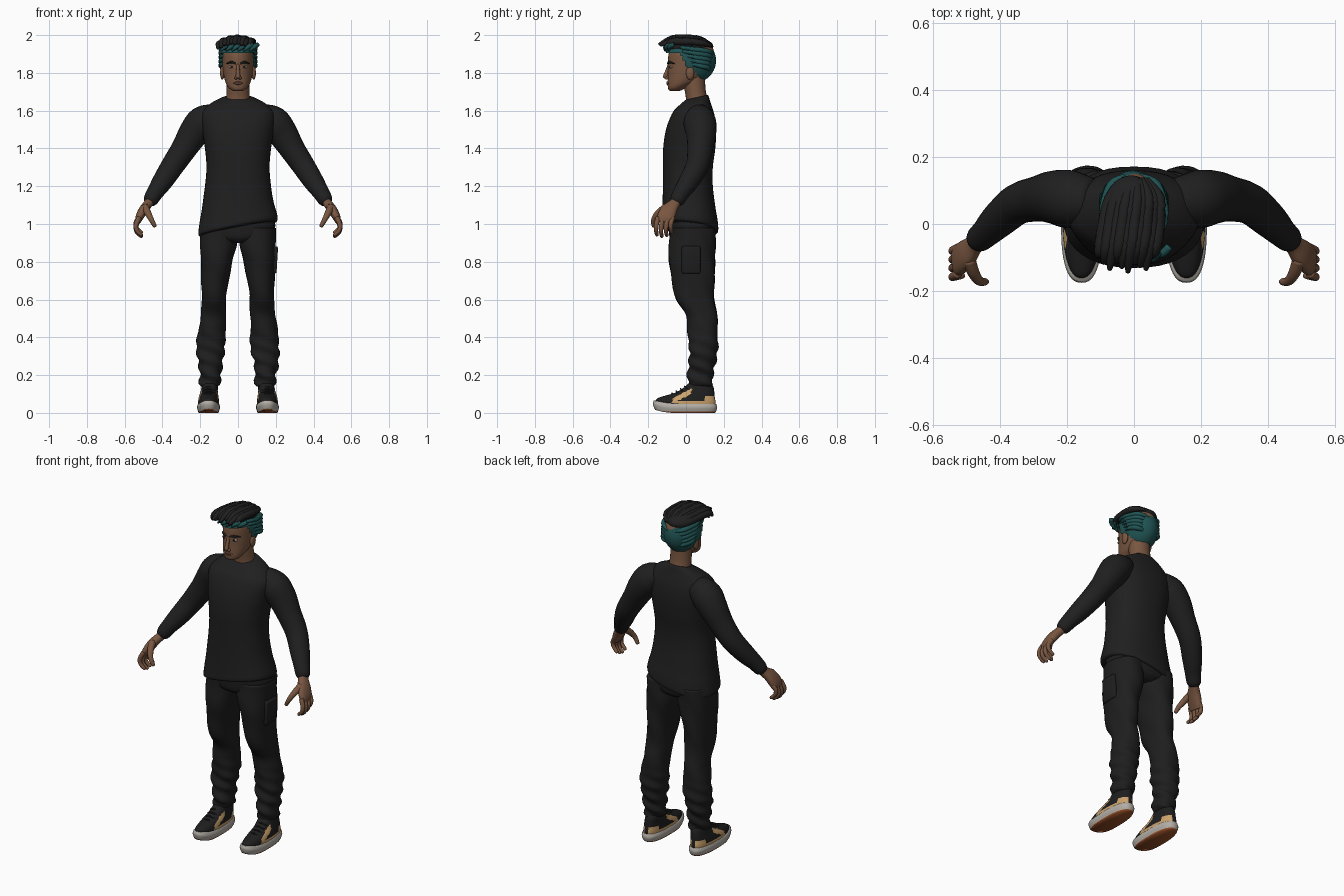
import bpy, bmesh, math
from mathutils import Vector, Matrix

if "Cube" in bpy.data.objects:
    bpy.data.objects.remove(bpy.data.objects["Cube"])


def material(name, r, g, b):
    m = bpy.data.materials.new(name)
    m.use_nodes = True
    m.diffuse_color = (r, g, b, 1)
    node = m.node_tree.nodes["Principled BSDF"]
    node.inputs["Base Color"].default_value = (r, g, b, 1)
    node.inputs["Roughness"].default_value = 0.8
    return m


SHIRT = material("shirt black", .014, .014, .014)
PANTS = material("trouser black", .013, .013, .013)
SKIN = material("brown skin", .19, .093, .052)
TEAL = material("teal hair", .014, .085, .085)
HAIR = material("dark hair", .014, .014, .015)
TAN = material("tan leather", .6, .36, .15)
SOLE = material("grey rubber", .45, .42, .38)
GUM = material("gum rubber", .3, .075, .02)
WHITE = material("eye white", .4, .37, .34)
LIP = material("lip brown", .14, .06, .042)


def finish(name, bm, mats, rule=None):
    bmesh.ops.recalc_face_normals(bm, faces=bm.faces)
    bm.normal_update()
    for f in bm.faces:
        f.smooth = True
        if rule:
            f.material_index = rule(f.calc_center_median(), f.normal)
    mesh = bpy.data.meshes.new(name)
    bm.to_mesh(mesh)
    bm.free()
    for m in mats:
        mesh.materials.append(m)
    obj = bpy.data.objects.new(name, mesh)
    bpy.context.collection.objects.link(obj)
    return obj


def spline(keys, steps):
    """Smooth curve through rows of numbers."""
    out = []
    for i in range(len(keys) - 1):
        p0, p1, p2, p3 = (keys[min(max(i + k, 0), len(keys) - 1)] for k in (-1, 0, 1, 2))
        for s in range(steps):
            t = s / steps
            out.append([b + .5 * t * (c - a + t * (2*a - 5*b + 4*c - d + t * (3*(b - c) + d - a)))
                        for a, b, c, d in zip(p0, p1, p2, p3)])
    return out + [list(keys[-1])]


def loft(name, keys, mats, ref=None, power=2, seg=24, steps=5, warp=None, rule=None):
    """Rows are x, y, z, radius a, radius b; rings are level unless ref sets a tube frame."""
    rows = spline(keys, steps)
    bm, rings = bmesh.new(), []
    for i, row in enumerate(rows):
        c, u, v = Vector(row[:3]), Vector((1, 0, 0)), Vector((0, 1, 0))
        if ref:
            t = Vector(rows[min(i + 1, len(rows) - 1)][:3]) - Vector(rows[max(i - 1, 0)][:3])
            t.normalize()
            r = Vector(ref)
            u = (r - t * r.dot(t)).normalized()
            v = t.cross(u)
        ring = []
        for k in range(seg):
            co, si = math.cos(math.tau * k / seg), math.sin(math.tau * k / seg)
            p = c + u * row[3] * math.copysign(abs(co) ** (2 / power), co) \
                  + v * row[4] * math.copysign(abs(si) ** (2 / power), si)
            ring.append(bm.verts.new(warp(p) if warp else p))
        rings.append(ring)
    for a, b in zip(rings, rings[1:]):
        for k in range(seg):
            j = (k + 1) % seg
            bm.faces.new((a[k], a[j], b[j], b[k]))
    bm.faces.new(rings[0])
    bm.faces.new(rings[-1])
    return finish(name, bm, mats, rule)


def tube(name, pts, mat, ref=(0, 1, 0), seg=12):
    """Round tapered tube with rounded tips; rows are x, y, z, radius."""
    rows = [(*p, p[3]) for p in pts]
    tip = Vector(pts[-1][:3]) + (Vector(pts[-1][:3]) - Vector(pts[-2][:3])).normalized() * pts[-1][3] * .7
    rows.append((*tip, pts[-1][3] * .3, pts[-1][3] * .3))
    return loft(name, rows, [mat], ref=ref, seg=seg, steps=4)


def ball(name, loc, size, mat, seg=20):
    bm = bmesh.new()
    bmesh.ops.create_uvsphere(bm, u_segments=seg, v_segments=seg // 2, radius=1,
                              matrix=Matrix.LocRotScale(Vector(loc), None, Vector(size)))
    return finish(name, bm, [mat])


# Shirt body with a slanted hem and a neckline lower at the front
def shirt_warp(p):
    hem = max(0, min(1, (1.15 - p.z) / .15))
    neck = max(0, min(1, (p.z - 1.6) / .07))
    p.z += hem * (.19 * p.x - .12 * p.y) + neck * .22 * (p.y - .055)
    return p


loft("shirt_body", [
    (0, .02, .975, .195, .135), (0, .02, .985, .21, .15), (0, .02, 1.03, .205, .148),
    (0, .015, 1.1, .19, .14), (0, .01, 1.2, .175, .132), (0, .01, 1.3, .167, .132),
    (0, .017, 1.4, .175, .138), (0, .027, 1.5, .19, .133), (0, .037, 1.58, .195, .113),
    (0, .045, 1.635, .15, .085), (0, .055, 1.665, .09, .064), (0, .055, 1.67, .075, .056)],
    [SHIRT], power=2.3, seg=40, warp=shirt_warp)

# Trouser seat
loft("trouser_seat", [(0, .033, .9, .06, .09), (0, .033, .925, .15, .118), (0, .033, .98, .197, .125),
                      (0, .03, 1.06, .18, .125)], [PANTS], power=2.3, seg=36)


# Gathered folds on the lower trouser legs
def leg_warp(p):
    fold = max(0, min(1, (.46 - p.z) / .15))
    side = 1 if p.x > 0 else -1
    a = math.atan2(p.y - .085, p.x - side * .145)
    w = .006 * fold * math.sin(p.z * 85 + 2 * a) + .003 * math.sin(p.z * 30 + 3 * a)
    return p + Vector((math.cos(a), math.sin(a), 0)) * w


def toe_lift(p):
    p.z += 1.5 * max(0, -p.y - .06) ** 2
    return p


def shoe_rule(c, n):
    if abs(n.x) < .3:
        return 0
    strip = -.07 < c.y < .15 and c.z < .064
    slash = -.07 < c.y < .03 and abs(c.z - .085 - .5 * (c.y + .03)) < .014
    heel = c.y > .1 and c.z < .09
    return 1 if strip or slash or heel else 0


for side, s in (("left", 1), ("right", -1)):
    def flip(rows):
        return [(s * r[0], *r[1:]) for r in rows]

    # Trouser leg
    loft(side + "_trouser_leg", flip([
        (.147, .075, .14, .046, .056), (.147, .076, .155, .054, .064), (.145, .078, .2, .056, .068),
        (.148, .085, .26, .063, .07), (.143, .092, .35, .076, .076), (.137, .088, .45, .071, .08),
        (.13, .08, .52, .065, .083), (.127, .05, .6, .065, .1), (.122, .037, .7, .072, .113),
        (.113, .032, .8, .084, .121), (.104, .033, .88, .096, .123), (.1, .035, .98, .098, .122)]),
        [PANTS], power=2.2, seg=32, steps=8, warp=leg_warp)

    # Sleeve
    tube(side + "_sleeve", flip([
        (.12, .07, 1.575, .065), (.185, .073, 1.54, .086), (.235, .08, 1.48, .08),
        (.285, .075, 1.4, .068), (.345, .06, 1.31, .061), (.4, .015, 1.225, .054),
        (.44, -.025, 1.165, .044), (.466, -.048, 1.122, .037)]), SHIRT, seg=24)

    # Hand: palm, four curled fingers and thumb
    loft(side + "_palm", flip([
        (.455, -.04, 1.14, .026, .026), (.475, -.06, 1.108, .029, .024), (.5, -.088, 1.075, .042, .025),
        (.522, -.107, 1.035, .046, .021), (.53, -.112, 1.008, .038, .013)]), [SKIN], ref=(0, 1, 0), power=2.4)
    for i, finger in enumerate(("index", "middle", "ring", "little")):
        y, drop = -.148 + .026 * i, (.0, .008, .003, -.012)[i]
        tube(f"{side}_{finger}_finger", flip([
            (.523, y, 1.035, .013), (.54, y - .009, .995 - drop, .0125),
            (.535, y - .01, .965 - drop, .011), (.511, y - .006, .942 - drop, .009)]), SKIN)
    tube(side + "_thumb", flip([(.492, -.105, 1.09, .02), (.478, -.145, 1.06, .018),
                                (.46, -.17, 1.025, .014), (.441, -.172, .99, .01)]), SKIN)

    # Shoe sole, upper and laces
    loft(side + "_shoe_sole", flip([
        (.156, -.005, 0, .052, .158), (.156, -.005, .01, .056, .165), (.156, -.005, .03, .061, .17),
        (.156, -.005, .048, .056, .165)]), [SOLE, GUM], power=2.5, seg=48, warp=toe_lift,
        rule=lambda c, n: 1 if n.z < -.5 or c.z < .008 else 0)
    loft(side + "_shoe_upper", flip([
        (.156, -.003, .035, .053, .158), (.156, 0, .06, .055, .156), (.155, .018, .085, .052, .134),
        (.153, .05, .11, .046, .1), (.15, .068, .135, .043, .078), (.149, .074, .155, .04, .062)]),
        [PANTS, TAN], power=2.3, seg=72, steps=7, warp=toe_lift, rule=shoe_rule)
    for i in range(4):
        y, z = -.075 + .023 * i, .104 + .012 * i
        tube(f"{side}_lace_{i + 1}", flip([(.127, y + .01, z - .012, .004), (.155, y, z, .004),
                                           (.183, y + .01, z - .012, .004)]), HAIR, seg=8)

    # Ear, eye and brow
    ball(side + "_ear", (s * .083, .022, 1.8), (.012, .022, .036), SKIN)
    ball(side + "_eye", (s * .034, -.078, 1.831), (.016, .01, .007), WHITE)
    ball(side + "_iris", (s * .034, -.084, 1.831), (.007, .006, .0065), HAIR)
    tube(side + "_brow", flip([(.013, -.096, 1.85, .005), (.036, -.088, 1.857, .006),
                               (.06, -.063, 1.849, .003)]), HAIR, ref=(0, 0, 1), seg=8)
    ball(side + "_nostril", (s * .011, -.102, 1.772), (.009, .011, .008), SKIN)

# Cargo pocket on the left thigh
bm = bmesh.new()
bmesh.ops.create_cube(bm, size=1, matrix=Matrix.LocRotScale(
    Vector((.192, .027, .81)), Matrix.Rotation(.06, 3, "Y"), Vector((.032, .1, .145))))
bmesh.ops.bevel(bm, geom=bm.edges[:], offset=.01, segments=3, affect="EDGES", profile=.5)
finish("cargo_pocket", bm, [PANTS])

# Neck, head and face
loft("neck", [(0, .06, 1.62, .07, .06), (0, .055, 1.67, .062, .056), (0, .047, 1.72, .06, .056),
              (0, .04, 1.8, .06, .06)], [SKIN])
loft("head", [
    (0, -.06, 1.703, .018, .018), (0, -.055, 1.71, .036, .036), (0, -.045, 1.725, .052, .051),
    (0, -.02, 1.75, .066, .077), (0, .005, 1.79, .076, .1), (0, .025, 1.84, .082, .12),
    (0, .03, 1.9, .083, .122), (0, .03, 1.95, .07, .1), (0, .03, 1.97, .04, .06)], [SKIN], seg=36)
tube("nose", [(0, -.088, 1.845, .008), (0, -.1, 1.81, .01), (0, -.11, 1.778, .012)], SKIN)
for name, z in (("upper_lip", 1.75), ("lower_lip", 1.742)):
    tube(name, [(-.024, -.09, 1.745, .003), (0, -.098, z, .006), (.024, -.09, 1.745, .003)],
         LIP, ref=(0, 0, 1), seg=8)


# Teal undercut: a shell trimmed along the hairline
def hairline(y):
    if y < -.03:
        return 1.908
    return 1.908 - .08 * min(1, (y + .03) / .035) - .06 * max(0, min(1, (y - .035) / .04))


bm = bmesh.new()
bmesh.ops.create_uvsphere(bm, u_segments=64, v_segments=48, radius=1, matrix=Matrix.LocRotScale(
    Vector((-.004, .022, 1.865)), None, Vector((.098, .137, .125))))
bmesh.ops.delete(bm, geom=[f for f in bm.faces if f.calc_center_median().z < hairline(f.calc_center_median().y)],
                 context="FACES")
finish("undercut_hair", bm, [TEAL])

# Teal side locks swept towards the back, and a fringe
for i in range(5):
    for s in (1, -1):
        z = 1.935 - .022 * i
        tube(f"side_lock_{i + 1}_{'left' if s > 0 else 'right'}", [
            (s * .078, -.03 + .012 * i, z, .008), (s * .092, .03 + .01 * i, z - .008, .013),
            (s * .068, .115, z - .02, .014), (s * .02, .145 - .005 * i, z - .032, .006)], TEAL, seg=8)
for i in range(6):
    x = -.08 + .031 * i
    y = -.11 + 4 * x * x
    tube(f"fringe_lock_{i + 1}", [(x + .03, y + .02, 1.95, .012), (x + .01, y, 1.938, .012),
                                  (x - .012, y - .002, 1.918, .005)], TEAL, seg=8)

# Dark top hair: a crown mass with locks swept forward and to the right
ball("crown_hair", (-.008, .02, 1.94), (.09, .125, .05), HAIR, seg=32)
for i in range(10):
    x = -.09 + .018 * i
    z = 1.979 - 3.2 * x * x + .004 * (i % 2)
    front = -.115 + 2.5 * x * x - .012 * (i % 3)
    tube(f"top_lock_{i + 1}", [(x * .4 + .01, .135, 1.945, .008), (x * .9 + .01, .075, z - .006, .018),
                               (x, -.01, z, .02), (x - .01, -.075, z - .003, .019),
                               (x - .018, front, z - .022 - .008 * (i % 2), .008)], HAIR, seg=10)
